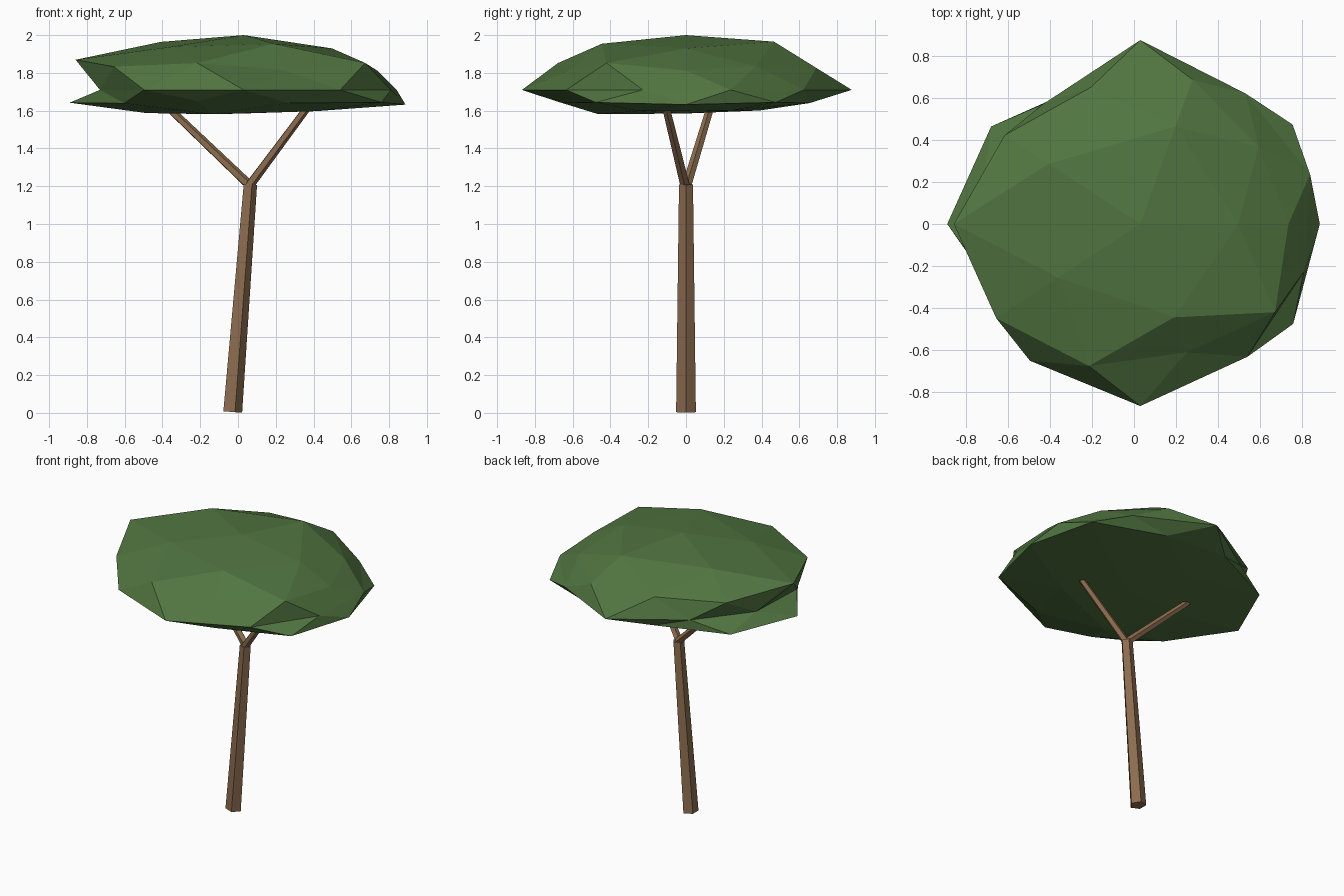
import bpy, bmesh, math
from mathutils import Vector

if "Cube" in bpy.data.objects:
    bpy.data.objects.remove(bpy.data.objects["Cube"])


def material(name, color):
    m = bpy.data.materials.new(name)
    m.diffuse_color = (*color, 1)
    m.use_nodes = True
    m.node_tree.nodes["Principled BSDF"].inputs["Base Color"].default_value = m.diffuse_color
    return m


LEAF = material("leaf green", (0.082, 0.178, 0.052))
BARK = material("bark brown", (0.262, 0.152, 0.078))


def add_object(name, bm, mat):
    mesh = bpy.data.meshes.new(name)
    bm.to_mesh(mesh)
    bm.free()
    mesh.materials.append(mat)
    obj = bpy.data.objects.new(name, mesh)
    bpy.context.collection.objects.link(obj)
    return obj


def limb(name, start, end, r1, r2):
    """Tapered five-sided limb between two points."""
    start, end = Vector(start), Vector(end)
    axis = end - start
    bm = bmesh.new()
    bmesh.ops.create_cone(bm, cap_ends=True, segments=5, radius1=r1, radius2=r2,
                          depth=axis.length)
    # turn one corner towards +x, then tilt along the axis
    corner = max(bm.verts, key=lambda v: v.co.x).co
    turn = -math.atan2(corner.y, corner.x)
    rot = Vector((0, 0, 1)).rotation_difference(axis).to_matrix()
    for v in bm.verts:
        c, s = math.cos(turn), math.sin(turn)
        p = Vector((v.co.x * c - v.co.y * s, v.co.x * s + v.co.y * c, v.co.z))
        v.co = rot @ p + (start + end) / 2
    return add_object(name, bm, BARK)


# Trunk and forked branches
limb("trunk", (-0.033, 0, 0.005), (0.062, 0, 1.21), 0.055, 0.039)
limb("left_branch", (0.06, 0.005, 1.205), (-0.39, 0.135, 1.635), 0.026, 0.021)
limb("right_branch", (0.06, -0.005, 1.205), (0.38, -0.11, 1.635), 0.026, 0.021)

# Crown: squashed icosphere, each ring pushed in or out, listed by rising angle
# key: height of the ring on the unit sphere
RINGS = {
    1.0: [1.0],
    0.851: [0.89, 1.035, 1.03, 0.92, 0.99],
    0.526: [0.82, 0.896, 1.046, 0.931, 0.935],
    0.447: [0.79, 0.90, 0.895, 0.95, 0.80],
    0.0: [0.852, 0.855, 0.975, 0.787, 0.78, 0.80, 0.896, 0.965, 0.87, 0.82],
    -0.447: [1.004, 0.88, 1.03, 0.90, 1.008],
    -0.526: [1.007, 0.90, 1.034, 0.92, 0.90],
    -0.851: [0.87, 0.87, 0.98, 1.03, 0.90],
    -1.0: [0.85],
}
bm = bmesh.new()
bmesh.ops.create_icosphere(bm, subdivisions=2, radius=1)
for height, factors in RINGS.items():
    ring = [v for v in bm.verts if abs(v.co.z - height) < 0.02]
    ring.sort(key=lambda v: (math.atan2(v.co.y, v.co.x) + 0.01) % math.tau)
    for v, f in zip(ring, factors):
        squash = 0.29 if height > 0 else 0.147
        v.co = Vector((0.03 + v.co.x * f, v.co.y * f * 0.9, 1.71 + v.co.z * f * squash))
        v.tag = True
add_object("crown", bm, LEAF)
